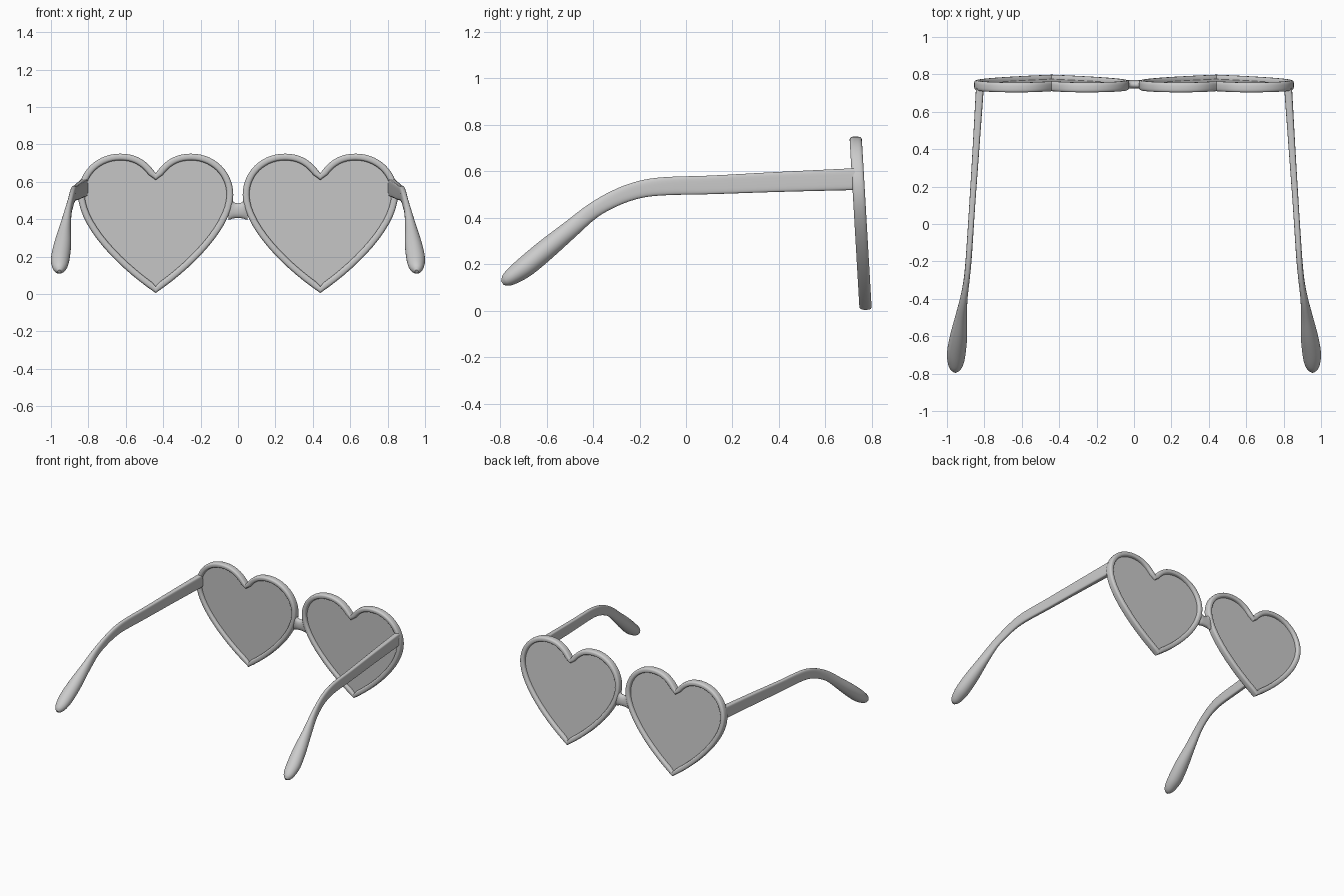
import bpy, bmesh, math
from mathutils import Vector
from mathutils.geometry import interpolate_bezier

if "Cube" in bpy.data.objects:
    bpy.data.objects.remove(bpy.data.objects["Cube"])

CX = 0.44  # heart centre


def finish(name, bm, mirror=True):
    bmesh.ops.recalc_face_normals(bm, faces=bm.faces)
    me = bpy.data.meshes.new(name)
    bm.to_mesh(me)
    bm.free()
    ob = bpy.data.objects.new(name, me)
    bpy.context.collection.objects.link(ob)
    bpy.ops.object.select_all(action='DESELECT')
    ob.select_set(True)
    bpy.context.view_layer.objects.active = ob
    bpy.ops.object.shade_smooth_by_angle(angle=math.radians(40))
    if mirror:
        ob.modifiers.new("mirror", 'MIRROR').use_mirror_merge = False
    return ob


def loft(name, rings, closed=False, mirror=True):
    bm = bmesh.new()
    vs = [[bm.verts.new(p) for p in r] for r in rings]
    n = len(vs[0])
    for i in range(len(vs) if closed else len(vs) - 1):
        a, b = vs[i], vs[(i + 1) % len(vs)]
        for j in range(n):
            k = (j + 1) % n
            bm.faces.new((a[j], a[k], b[k], b[j]))
    if not closed:
        bm.faces.new(vs[0])
        bm.faces.new(vs[-1])
    return finish(name, bm, mirror)


def superellipse(a, b, power, n=24):
    out = []
    for i in range(n):
        t = 2 * math.pi * (i + 0.5) / n
        c, s = math.cos(t), math.sin(t)
        out.append((a * math.copysign(abs(c) ** (2 / power), c),
                    b * math.copysign(abs(s) ** (2 / power), s)))
    return out


# Heart outline: half from tip to notch, then mirrored
segs = [((0, .005), (.20, .14), (.415, .36), (.415, .53)),
        ((.415, .53), (.415, .655), (.315, .75), (.19, .75)),
        ((.19, .75), (.10, .75), (.045, .71), (0, .645))]
half = []
for s in segs:
    half += interpolate_bezier(*[Vector((p[0], p[1], 0)) for p in s], 15)[:-1]
half.append(Vector((0, .645, 0)))
heart = half + [Vector((-p.x, p.y, 0)) for p in half[-2:0:-1]]
N = len(heart)
inward = []
for i in range(N):
    d = ((heart[(i + 1) % N] - heart[i]).normalized()
         + (heart[i] - heart[i - 1]).normalized()).normalized()
    inward.append(Vector((-d.y, d.x, 0)))


def tilt(p, depth=0.0):
    return Vector((CX + p.x, 0.773 - 0.058 * p.y + depth, p.y))


# Heart rims
W = 0.036
profile = superellipse(W / 2, 0.0265, 3.2, 20)
loft("heart_rim", [[tilt(p + n * (W / 2 + u), v) for u, v in profile]
                   for p, n in zip(heart, inward)], closed=True)

# Lenses
bm = bmesh.new()
front = [bm.verts.new(tilt(p + n * 0.026, -0.004)) for p, n in zip(heart, inward)]
back = [bm.verts.new(tilt(p + n * 0.026, 0.004)) for p, n in zip(heart, inward)]
bm.faces.new(front)
bm.faces.new(back[::-1])
for i in range(N):
    k = (i + 1) % N
    bm.faces.new((front[i], front[k], back[k], back[i]))
finish("heart_lens", bm)

# Nose bridge: x, top, bottom, half depth
right = [(0, .485, .405, .022), (.014, .486, .405, .022), (.024, .492, .404, .022),
         (.032, .507, .402, .022), (.04, .53, .398, .021), (.052, .55, .395, .018)]
rings = []
for x, top, bot, hy in [(-r[0], *r[1:]) for r in right[:0:-1]] + right:
    zc = (top + bot) / 2
    rings.append([(x, 0.773 - 0.058 * (zc + v) + u, zc + v)
                  for u, v in superellipse(hy, (top - bot) / 2, 2.3)])
loft("nose_bridge", rings, mirror=False)

# Temple arms: y, x, z, half width, half height, section power
stations = [(.727, .824, .567, .021, .047, 5), (.4, .845, .555, .018, .043, 5),
            (.1, .865, .542, .016, .040, 4.5), (-.1, .878, .536, .016, .039, 3.5),
            (-.2, .885, .522, .016, .037, 3), (-.3, .895, .487, .016, .035, 2.6),
            (-.4, .910, .431, .020, .034, 2.3), (-.5, .925, .349, .032, .039, 2),
            (-.6, .938, .266, .046, .045, 2), (-.69, .950, .191, .050, .045, 2),
            (-.745, .953, .151, .042, .037, 2), (-.775, .955, .130, .028, .026, 2),
            (-.790, .955, .120, .010, .010, 2)]


def catmull(a, b, c, d, t):
    # non-uniform tangents from the y spacing
    h = c[0] - b[0]
    out = [b[0] + h * t]
    for i in range(1, 6):
        m1 = (c[i] - a[i]) / (c[0] - a[0]) * h if a is not b else c[i] - b[i]
        m2 = (d[i] - b[i]) / (d[0] - b[0]) * h if d is not c else c[i] - b[i]
        out.append((2*t**3 - 3*t**2 + 1) * b[i] + (t**3 - 2*t**2 + t) * m1
                   + (3*t**2 - 2*t**3) * c[i] + (t**3 - t**2) * m2)
    return out


path = []
for i in range(len(stations) - 1):
    a, b = stations[max(i - 1, 0)], stations[i]
    c, d = stations[i + 1], stations[min(i + 2, len(stations) - 1)]
    path += [catmull(a, b, c, d, k / 4) for k in range(4)]
path.append(list(stations[-1]))
rings = []
for i, (y, x, z, hx, hh, pw) in enumerate(path):
    p, q = path[max(i - 1, 0)], path[min(i + 1, len(path) - 1)]
    ang = math.atan2(p[2] - q[2], p[0] - q[0])
    rings.append([(x + u, y - v * math.sin(ang), z + v * math.cos(ang))
                  for u, v in superellipse(hx, hh, pw, 28)])
loft("temple_arm", rings)
